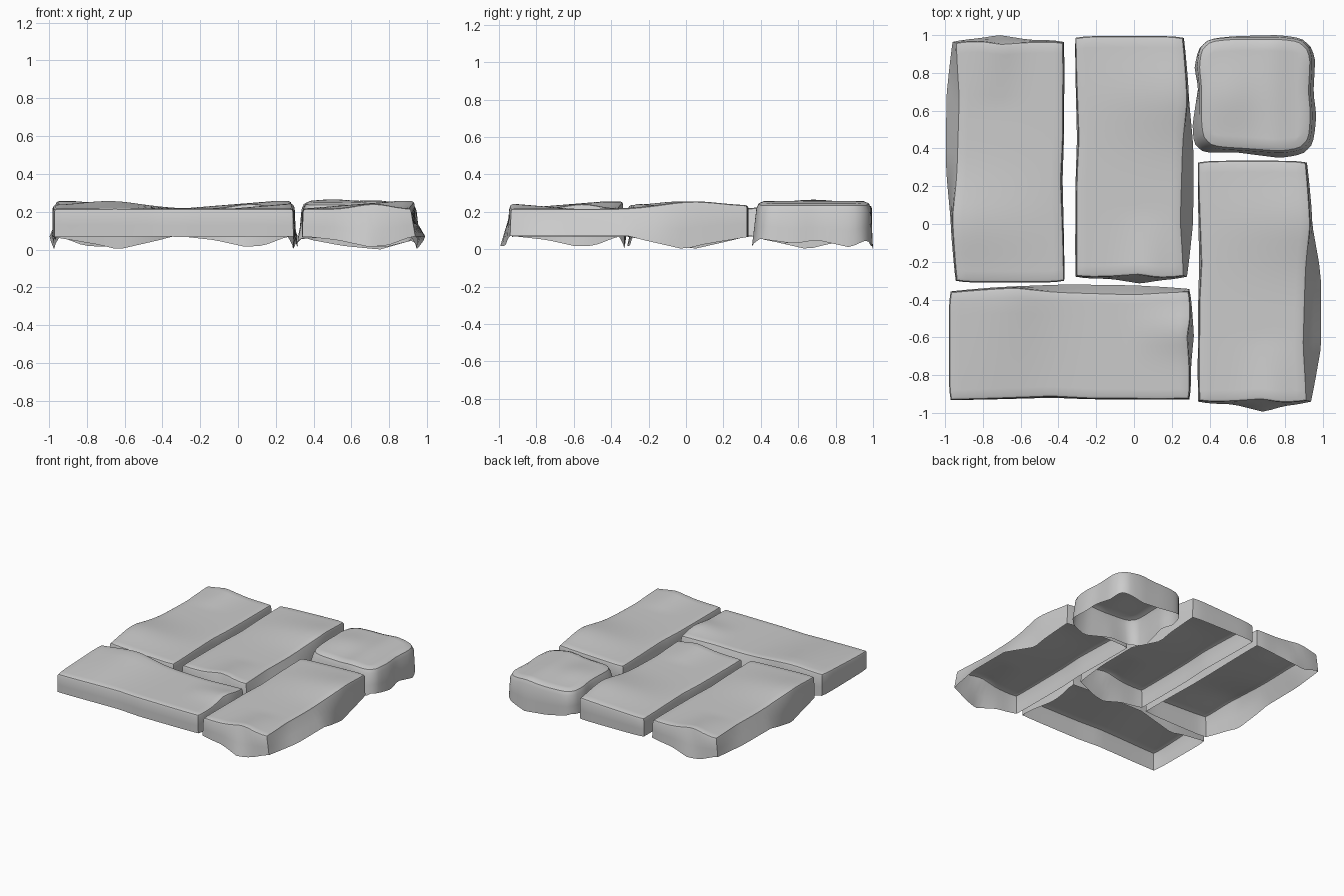
import bpy, bmesh, math
from mathutils import Matrix

if "Cube" in bpy.data.objects:
    bpy.data.objects.remove(bpy.data.objects["Cube"])

def interp(pts, t):
    """Piecewise linear lookup through rows (t, a, b, c)."""
    if t <= pts[0][0]:
        return pts[0][1:]
    for p, q in zip(pts, pts[1:]):
        if t <= q[0]:
            k = (t - p[0]) / (q[0] - p[0])
            return [x + (y - x) * k for x, y in zip(p[1:], q[1:])]
    return pts[-1][1:]

# side profiles: position along side, top offset, bottom offset, bottom height
SLAB = dict(
    R=[(-.65, .27, .29, .07), (-.35, .25, .34, .07), (0, .26, .34, .07), (.1, .265, .33, .045),
       (.3, .285, .295, 0), (.4, .28, .29, .025), (.64, .265, .27, .065)],
    L=[(-.65, -.31, -.315, .07), (-.1, -.305, -.31, .065), (.1, -.295, -.305, .07), (.64, -.315, -.315, .07)],
    F=[(-.3, -.64, -.645, .07), (-.12, -.635, -.65, .05), (.04, -.625, -.69, .015),
       (.14, -.64, -.66, .02), (.27, -.64, -.645, .07)],
    B=[(-.3, .64, .64, .07), (.27, .64, .64, .065)])
SMALL = dict(
    R=[(-.31, .30, .31, .06), (-.1, .305, .325, .03), (.02, .295, .31, .05), (.2, .305, .32, .01), (.31, .295, .3, .06)],
    L=[(-.31, -.29, -.33, .06), (-.15, -.295, -.33, .03), (.05, -.295, -.30, .06), (.15, -.305, -.32, .05), (.31, -.3, -.3, .06)],
    F=[(-.31, -.28, -.31, .06), (-.1, -.29, -.30, .06), (.12, -.305, -.33, .01), (.31, -.29, -.31, .06)],
    B=[(-.31, .3, .3, .06), (-.1, .31, .315, .02), (.1, .31, .32, .0), (.31, .3, .305, .06)])

def slab_top(x, y):
    hump = math.exp(-((y - .32) / .23) ** 2)
    side = min(1, max(0, (x + .31) / .5))
    end = math.exp(-((x - .06) / .12) ** 2) * max(0, 1 - (y + .65) / .35)
    back = .015 * max(0, (y - .2) / .45)
    return .216 + .036 * hump * side + .03 * end + back * side

def small_top(x, y):
    return .245 + .02 * math.exp(-((x + .14) ** 2 + y * y) / .03) + .012 * math.exp(-((x - .1) / .08) ** 2)

def stone(name, prof, top, half_len, bevel, corner, flare, nx, ny, place):
    bm = bmesh.new()

    def pos(u, v, low, inset):
        # blend opposite side profiles, with softened corners
        p, q = 2 * u - 1, 2 * v - 1
        s = 1 - corner * abs(p * q) ** 6
        u, v = (p * s + 1) / 2, (q * s + 1) / 2
        tx, ty = -.31 + .6 * u, half_len * (2 * v - 1)
        val = {k: interp(prof[k], ty if k in "RL" else tx) for k in prof}
        off = {k: a + low * flare * (b - a) for k, (a, b, c) in val.items()}
        x0, x1, y0, y1 = off['L'] + inset, off['R'] - inset, off['F'] + inset, off['B'] - inset
        return x0 + (x1 - x0) * u, y0 + (y1 - y0) * v, val

    # top surface
    grid = {}
    for i in range(nx + 1):
        for j in range(ny + 1):
            x, y, _ = pos(i / nx, j / ny, 0, bevel)
            grid[i, j] = bm.verts.new((x, y, top(x, y)))
    for i in range(nx):
        for j in range(ny):
            bm.faces.new((grid[i, j], grid[i + 1, j], grid[i + 1, j + 1], grid[i, j + 1]))
    # rounded shoulder and hanging skirt, open underneath
    loop = [(i, 0, 'F') for i in range(nx)] + [(nx, j, 'R') for j in range(ny)] + \
           [(i, ny, 'B') for i in range(nx, 0, -1)] + [(0, j, 'L') for j in range(ny, 0, -1)]
    prev = [grid[i, j] for i, j, _ in loop]
    rims = [v.co.z for v in prev]
    for low, inset, drop in ((0, bevel * .3, .3), (0, 0, 1), (.55, 0, None), (1, 0, None)):
        ring = []
        for (i, j, side), zt in zip(loop, rims):
            x, y, val = pos(i / nx, j / ny, low, inset)
            z = zt - bevel * drop if drop else (zt - bevel) * (1 - low) + val[side][2] * low
            ring.append(bm.verts.new((x, y, z)))
        n = len(ring)
        for k in range(n):
            m = (k + 1) % n
            bm.faces.new((prev[k], ring[k], ring[m], prev[m]))
        prev = ring
    me = bpy.data.meshes.new(name)
    bm.to_mesh(me)
    bm.free()
    ob = bpy.data.objects.new(name, me)
    bpy.context.collection.objects.link(ob)
    x, y, deg = place
    ob.matrix_world = Matrix.Translation((x, y, 0)) @ Matrix.Rotation(math.radians(deg), 4, 'Z')
    bpy.ops.object.select_all(action='DESELECT')
    ob.select_set(True)
    bpy.context.view_layer.objects.active = ob
    bpy.ops.object.shade_smooth_by_angle(angle=math.radians(40))

# four long paving slabs
for name, flare, place in (("left_slab", .7, (-.68, .33, 180)), ("middle_slab", .7, (0, .355, 0)),
                           ("front_slab", .5, (-.34, -.62, 90)), ("right_slab", 1, (.65, -.305, 0))):
    stone(name, SLAB, slab_top, .65, .016, .015, flare, 14, 28, place)
# one small square stone
stone("corner_stone", SMALL, small_top, .31, .04, .1, 1, 16, 16, (.64, .68, 0))
